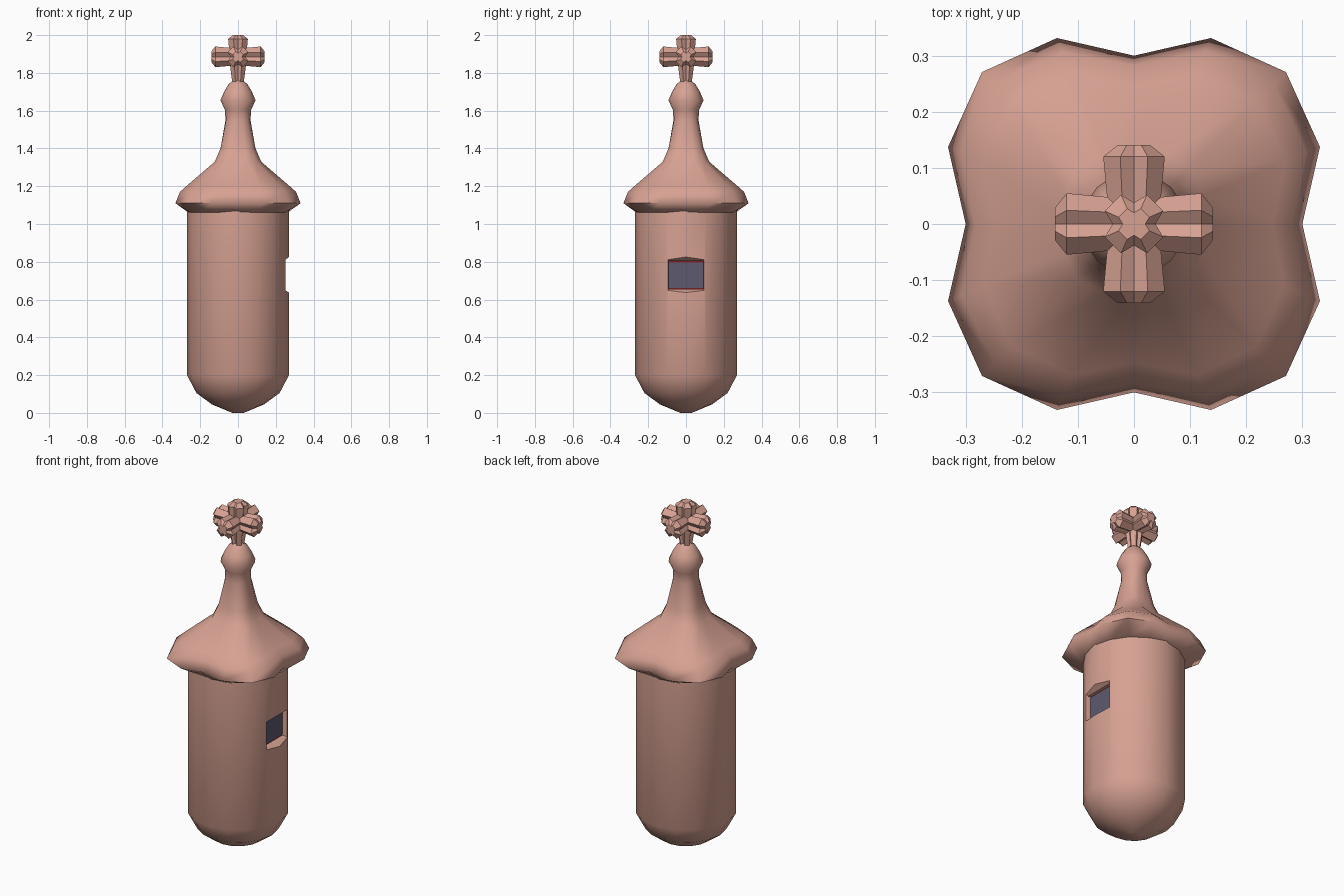
import bpy, bmesh, math
from mathutils import Matrix, Vector

if "Cube" in bpy.data.objects:
    bpy.data.objects.remove(bpy.data.objects["Cube"])


def material(name, color):
    m = bpy.data.materials.new(name)
    m.diffuse_color = (*color, 1)
    m.use_nodes = True
    m.node_tree.nodes["Principled BSDF"].inputs["Base Color"].default_value = m.diffuse_color
    return m


CLAY = material("clay", (0.68, 0.36, 0.29))
GLASS = material("glass", (0.11, 0.10, 0.16))
RED = material("red_trim", (0.35, 0.02, 0.03))


def make_object(name, bm, mat, smooth=None):
    bmesh.ops.recalc_face_normals(bm, faces=bm.faces)
    me = bpy.data.meshes.new(name)
    bm.to_mesh(me)
    bm.free()
    me.materials.append(mat)
    ob = bpy.data.objects.new(name, me)
    bpy.context.collection.objects.link(ob)
    if smooth:
        shade(ob, smooth)
    return ob


def shade(ob, degrees):
    ob.data.polygons.foreach_set("use_smooth", [True] * len(ob.data.polygons))
    ob.data.set_sharp_from_angle(angle=math.radians(degrees))


def loft(bm, rings, matrix=Matrix()):
    """Bridge a list of point loops and cap both ends."""
    loops = [[bm.verts.new(matrix @ Vector(p)) for p in r] for r in rings]
    n = len(loops[0])
    for a, b in zip(loops, loops[1:]):
        for i in range(n):
            j = (i + 1) % n
            bm.faces.new((a[i], a[j], b[j], b[i]))
    bm.faces.new(loops[0][::-1])
    bm.faces.new(loops[-1])


def lobed_ring(z, r, lobe=0.0, n=16):
    """16-sided ring that swells towards its four diagonals."""
    pts = []
    for i in range(n):
        a = math.tau * i / n
        q = r + lobe * abs(math.sin(2 * a))
        pts.append((q * math.cos(a), q * math.sin(a), z))
    return pts


def rect(x, hy, z0, z1):
    return [(x, -hy, z0), (x, hy, z0), (x, hy, z1), (x, -hy, z1)]


# Round-bottomed body
bm = bmesh.new()
loft(bm, [lobed_ring(z, r) for z, r in
          [(0, 0.03), (0.045, 0.138), (0.105, 0.22), (0.2, 0.27), (1.07, 0.27)]])
body = make_object("body", bm, CLAY)

# Bevelled window recess on the right side
bm = bmesh.new()
loft(bm, [rect(0.22, 0.092, 0.655, 0.803), rect(0.24, 0.092, 0.655, 0.803),
          rect(0.29, 0.113, 0.625, 0.84)])
cutter = make_object("window_cutter", bm, CLAY)
cutter.hide_render = True
mod = body.modifiers.new("window", "BOOLEAN")
mod.operation = 'DIFFERENCE'
mod.solver = 'EXACT'
mod.object = cutter
bpy.context.view_layer.objects.active = body
bpy.ops.object.modifier_apply(modifier=mod.name)
bpy.data.objects.remove(cutter)
shade(body, 35)

# Window pane and thin red trim behind it
for name, x, z0, z1, mat in [("window_trim", 0.222, 0.655, 0.803, RED),
                             ("window_pane", 0.225, 0.662, 0.797, GLASS)]:
    bm = bmesh.new()
    bm.faces.new([bm.verts.new(p) for p in rect(x, 0.0915, z0, z1)])
    ob = make_object(name, bm, mat)
    if ob.data.polygons[0].normal.x < 0:
        ob.data.flip_normals()

# Flared four-lobed roof running up into a neck and knob
bm = bmesh.new()
loft(bm, [lobed_ring(*p) for p in
          [(1.06, 0.262, 0.01), (1.11, 0.30, 0.083), (1.17, 0.283, 0.07),
           (1.205, 0.248, 0.06), (1.33, 0.115, 0.025), (1.40, 0.086, 0.02),
           (1.55, 0.066, 0.004), (1.605, 0.07, 0), (1.655, 0.093, 0),
           (1.70, 0.074, 0), (1.74, 0.05, 0), (1.765, 0.02, 0)]])
make_object("roof", bm, CLAY, 80)


# Fluted finial arms, faceted
def fluted_ring(d, s):
    pts = []
    for q in range(4):
        for deg, r in [(0, 0.04), (24, 0.06), (66, 0.06)]:
            a = math.radians(q * 90 + deg)
            pts.append((s * r * math.cos(a), s * r * math.sin(a), d))
    return pts


def arm(name, direction, profile):
    m = Matrix.Translation((0, 0, 1.885)) @ \
        Vector(direction).to_track_quat('Z', 'Y').to_matrix().to_4x4()
    bm = bmesh.new()
    loft(bm, [fluted_ring(d, s) for d, s in profile], m)
    make_object(name, bm, CLAY)


SIDE = [(0, 0.8), (0.05, 0.88), (0.12, 1.0), (0.141, 0.52)]
for side, d in [("right", (1, 0, 0)), ("left", (-1, 0, 0)),
                ("back", (0, 1, 0)), ("front", (0, -1, 0))]:
    arm("finial_arm_" + side, d, SIDE)
arm("finial_arm_top", (0, 0, 1), [(0, 0.8), (0.095, 0.95), (0.115, 0.5)])
arm("finial_stem", (0, 0, -1), [(0, 0.8), (0.05, 0.76), (0.15, 0.52)])
